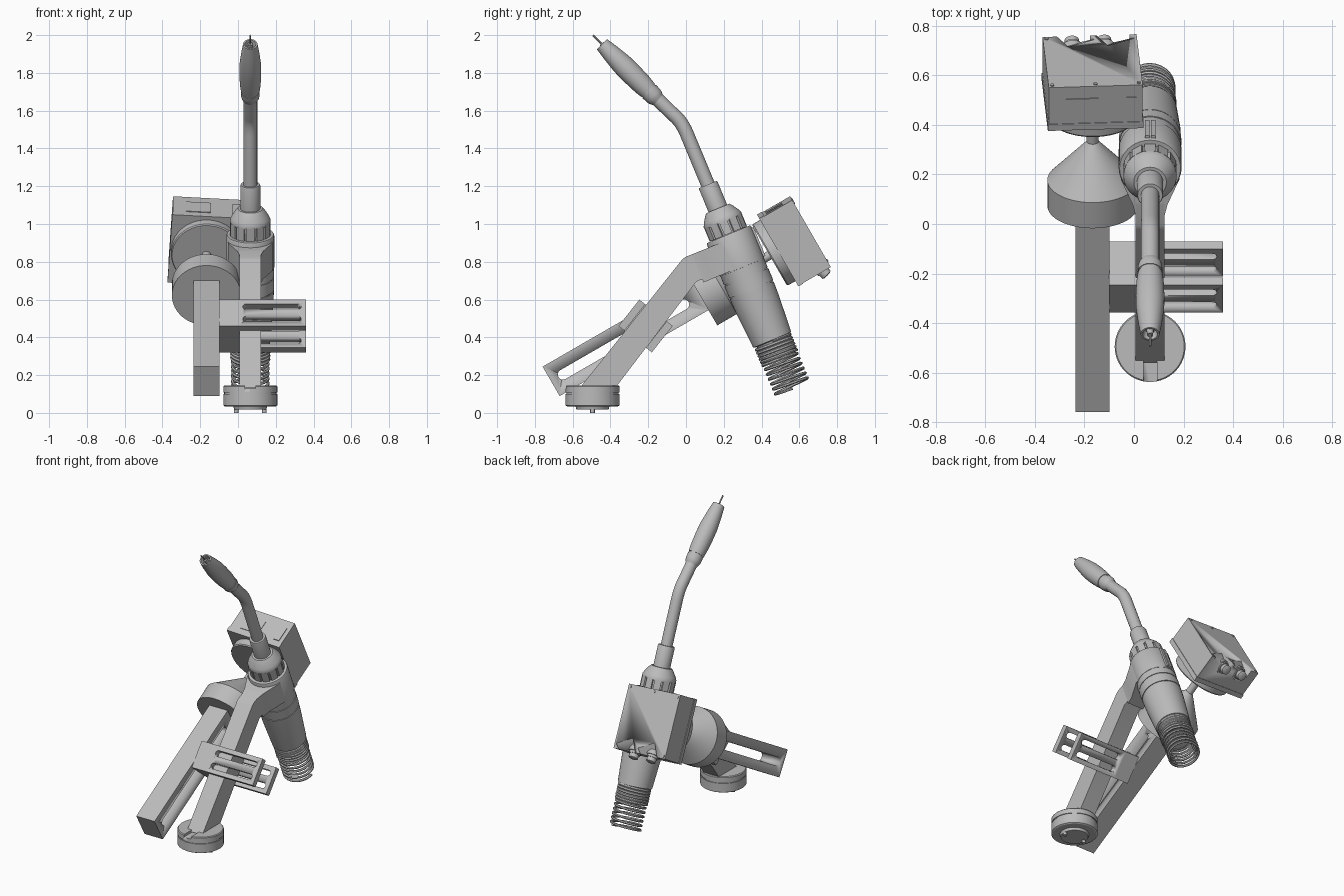
import bpy, bmesh
from math import sin, cos, pi, radians
from mathutils import Matrix, Vector

if "Cube" in bpy.data.objects:
    bpy.data.objects.remove(bpy.data.objects["Cube"])

grey = bpy.data.materials.new("plain grey")
grey.use_nodes = True
grey.diffuse_color = (0.5, 0.5, 0.5, 1)
grey.node_tree.nodes["Principled BSDF"].inputs["Base Color"].default_value = (0.5, 0.5, 0.5, 1)


def frame(x, y, z, angle, roll=0):
    """Local Y runs along the given slope in the side plane, local X stays sideways."""
    return (Matrix.Translation((x, y, z)) @ Matrix.Rotation(radians(angle), 4, 'X')
            @ Matrix.Rotation(radians(roll), 4, 'Y'))


def finish(name, bm, mat):
    bmesh.ops.recalc_face_normals(bm, faces=bm.faces)
    bm.transform(mat)
    me = bpy.data.meshes.new(name)
    bm.to_mesh(me)
    bm.free()
    ob = bpy.data.objects.new(name, me)
    bpy.context.collection.objects.link(ob)
    me.materials.append(grey)
    select(ob)
    bpy.ops.object.shade_smooth_by_angle(angle=radians(32))
    return ob


def select(ob):
    bpy.ops.object.select_all(action='DESELECT')
    ob.select_set(True)
    bpy.context.view_layer.objects.active = ob


def prism(name, pts, lo, hi, mat, axis=0):
    """Extrude a 2D outline along a local axis."""
    bm = bmesh.new()

    def place(p, h):
        c = list(p)
        c.insert(axis, h)
        return bm.verts.new(c)
    low = [place(p, lo) for p in pts]
    high = [place(p, hi) for p in pts]
    bm.faces.new(low)
    bm.faces.new(high)
    n = len(pts)
    for i in range(n):
        j = (i + 1) % n
        bm.faces.new((low[i], low[j], high[j], high[i]))
    return finish(name, bm, mat)


def box(name, x, y, z, mat):
    return prism(name, [(y[0], z[0]), (y[1], z[0]), (y[1], z[1]), (y[0], z[1])], x[0], x[1], mat)


def lathe(name, profile, mat, segs=48):
    """Turn (distance, radius) pairs about the local Y axis."""
    bm = bmesh.new()
    rings = [[bm.verts.new((r * cos(2 * pi * i / segs), t, r * sin(2 * pi * i / segs)))
              for i in range(segs)] for t, r in profile]
    for a, b in zip(rings, rings[1:]):
        for i in range(segs):
            j = (i + 1) % segs
            bm.faces.new((a[i], a[j], b[j], b[i]))
    bm.faces.new(rings[0])
    bm.faces.new(rings[-1])
    return finish(name, bm, mat)


def slot(a, b, c, r):
    """Round-ended outline from a to b, centred on c."""
    arc = [pi / 2 + pi * i / 8 for i in range(9)]
    return ([(a + r + r * cos(t), c + r * sin(t)) for t in arc]
            + [(b - r - r * cos(t), c - r * sin(t)) for t in arc])


def cut(ob, cutter):
    mod = ob.modifiers.new("cut", 'BOOLEAN')
    mod.operation = 'DIFFERENCE'
    mod.solver = 'EXACT'
    mod.object = cutter
    select(ob)
    bpy.ops.object.modifier_apply(modifier=mod.name)
    bpy.data.objects.remove(cutter)


def wire(name, pts, r, mat, kind='POLY', sides=3):
    cu = bpy.data.curves.new(name, 'CURVE')
    cu.dimensions = '3D'
    cu.bevel_depth, cu.bevel_resolution, cu.use_fill_caps = r, sides, True
    sp = cu.splines.new(kind)
    sp.points.add(len(pts) - 1)
    for p, q in zip(sp.points, pts):
        p.co = (*(mat @ Vector(q)), 1)
    if kind == 'NURBS':
        sp.use_endpoint_u, sp.order_u, sp.resolution_u = True, 3, 8
    cu.materials.append(grey)
    ob = bpy.data.objects.new(name, cu)
    bpy.context.collection.objects.link(ob)
    select(ob)
    bpy.ops.object.convert(target='MESH')
    bpy.ops.object.shade_smooth_by_angle(angle=radians(40))


MID = 0.065
world = Matrix.Identity(4)

# Foot: grooved disc, lower rim, pins and a keyway
foot = lathe("foot", [(0.018, 0.06), (0.018, 0.085), (0.035, 0.09), (0.035, 0.135), (0.04, 0.143),
                      (0.1, 0.143), (0.1, 0.138), (0.108, 0.138), (0.108, 0.143),
                      (0.14, 0.143), (0.145, 0.138)], frame(MID, -0.495, 0, 90), 64)
cut(foot, box("keyway", (MID - 0.027, MID + 0.027), (-0.7, -0.5), (0.128, 0.2), world))
for s in (-1, 1):
    lathe("foot_pin", [(0, 0.012), (0.05, 0.012)], frame(MID + s * 0.075, -0.495, 0, 90), 16)

# Main arm: bent bar up to the torch clamp
prism("main_arm", [(-0.56, 0.135), (-0.372, 0.135), (0.055, 0.695), (0.26, 0.78), (0.21, 0.91),
                   (-0.005, 0.825), (-0.022, 0.81)], MID - 0.058, MID + 0.058, world)

# Torch, built along its own sloping axis
torch = frame(MID, 0.116, 1.209, -67.5)
prism("clamp_flare", [(-0.058, -0.22), (0.058, -0.22), (0.07, -0.17), (0.118, -0.06), (0.118, 0),
                      (-0.118, 0), (-0.118, -0.06), (-0.07, -0.17)], 0.31, 0.47, torch, 1)
lathe("torch_clamp", [(0.285, 0.1), (0.285, 0.123), (0.292, 0.127), (0.475, 0.127), (0.48, 0.1)], torch)
for s in (-1, 1):
    box("clamp_ear", (s * 0.012 - 0.009, s * 0.012 + 0.009), (0.3, 0.465), (0.1, 0.137), torch)
lathe("neck_sleeve", [(0, 0.04), (0, 0.05), (0.008, 0.053), (0.15, 0.053)], torch)
lathe("knob", [(0.137, 0.05), (0.137, 0.066), (0.15, 0.078), (0.185, 0.1), (0.2, 0.107), (0.215, 0.107),
               (0.215, 0.1), (0.29, 0.098)], torch)
for i in range(12):
    box("knob_rib", (-0.022, 0.022), (0.21, 0.283), (0.09, 0.107),
        torch @ Matrix.Rotation(2 * pi * i / 12, 4, 'Y'))
lathe("torch_body", [(0.47, 0.11), (0.47, 0.125), (0.525, 0.125), (0.525, 0.121), (0.532, 0.121),
                     (0.532, 0.126), (0.6, 0.126), (0.6, 0.121), (0.606, 0.121), (0.606, 0.125),
                     (0.68, 0.123), (0.86, 0.111), (0.89, 0.109), (0.895, 0.09)], torch)

# Cable guard: tight coils, then open coils
def coil(name, start, end, turns, r, thick):
    n = turns * 28
    wire(name, [(r * cos(2 * pi * turns * i / n), start + (end - start) * i / n,
                 r * sin(2 * pi * turns * i / n)) for i in range(n + 1)], thick, torch, sides=1)


coil("tight_coils", 0.895, 1.0, 6, 0.098, 0.009)
coil("open_coils", 1.0, 1.168, 6, 0.095, 0.008)
lathe("guard_core", [(0.89, 0.09), (1.0, 0.09)], torch)

# Swan neck, nozzle and wire tip
wire("swan_neck", [(MID, 0.15, 1.127), (MID, 0.03, 1.416), (MID, -0.02, 1.536),
                   (MID, -0.09, 1.6), (MID, -0.2, 1.708)], 0.037, world, 'NURBS', 8)
nozzle = frame(MID, -0.445, 1.952, -45)
lathe("nozzle", [(0.03, 0.022), (0, 0.03), (0, 0.038), (0.06, 0.047), (0.15, 0.057), (0.22, 0.058),
                 (0.3, 0.055), (0.345, 0.05), (0.345, 0.047), (0.355, 0.047), (0.355, 0.05),
                 (0.385, 0.049), (0.4, 0.046), (0.42, 0.036)], nozzle)
lathe("contact_tip", [(-0.004, 0.012), (0.05, 0.016)], nozzle, 16)
lathe("wire_tip", [(-0.066, 0.005), (0.02, 0.005)], nozzle, 8)

# Slotted bracket gripping the main arm
grip = frame(0, -0.214, 0.46, 51.7)
box("bracket_block", (-0.1, 0.008), (-0.089, 0.089), (-0.1125, 0.1125), grip)
for s in (-1, 1):
    z0, z1 = sorted((s * 0.0725, s * 0.1125))
    plate = box("bracket_plate", (0.004, 0.36), (-0.089, 0.089), (z0, z1), grip)
    for y in (-0.041, 0.041):
        cut(plate, prism("slot", slot(0.025, 0.335, y, 0.019), z0 - 0.02, z1 + 0.02, grip, 2))

# Side arm with a long slot
CX = -0.167
side = frame(CX, -0.714, 0.167, 30)
arm = box("side_arm", (-0.069, 0.069), (0, 0.912), (-0.09, 0.09), side)
cut(arm, prism("slot", slot(0.045, 0.84, 0, 0.027), -0.2, 0.2, side))

# Round mount with cone, shaft and flange
lathe("cone_mount", [(0.91, 0.183), (1.03, 0.183), (1.21, 0.024), (1.35, 0.024)], side, 64)
lathe("flange", [(1.335, 0.165), (1.335, 0.182), (1.342, 0.187), (1.4, 0.187)], side, 64)

# Control box: body, seam, covers and screws
ctrl = frame(CX, -0.714, 0.167, 30, 3.5)
case = box("control_box", (-0.19, 0.19), (1.385, 1.585), (-0.205, 0.205), ctrl)
for x in (-0.07, 0.09):
    cut(case, box("notch", (-0.06, 0.06), (-0.05, 0.05), (-0.06, 0.06),
                  ctrl @ Matrix.Translation((x, 1.6, -0.215)) @ Matrix.Rotation(0.45, 4, 'Y')
                  @ Matrix.Rotation(-0.5, 4, 'X')))
box("lid_rim", (-0.194, 0.194), (1.385, 1.415), (-0.208, 0.208), ctrl)
box("top_cover", (-0.12, 0.01), (1.43, 1.53), (0.2, 0.209), ctrl)
box("top_label", (0.125, 0.165), (1.43, 1.53), (0.2, 0.21), ctrl)
for x in (-0.175, 0, 0.175):
    for z in (-0.188, 0.188):
        if z > 0 or x < 0:
            lathe("case_screw", [(1.58, 0.008), (1.59, 0.008)],
                  ctrl @ Matrix.Translation((x, 0, z)), 10)

# Cable connectors under the box
for x in (-0.07, 0.06):
    lathe("connector", [(0, 0.045), (0.035, 0.045), (0.035, 0.036), (0.05, 0.036), (0.05, 0.03),
                        (0.075, 0.03), (0.08, 0.02)],
          ctrl @ Matrix.Translation((x, 1.525, -0.165)) @ Matrix.Rotation(radians(-75), 4, 'X'), 24)
